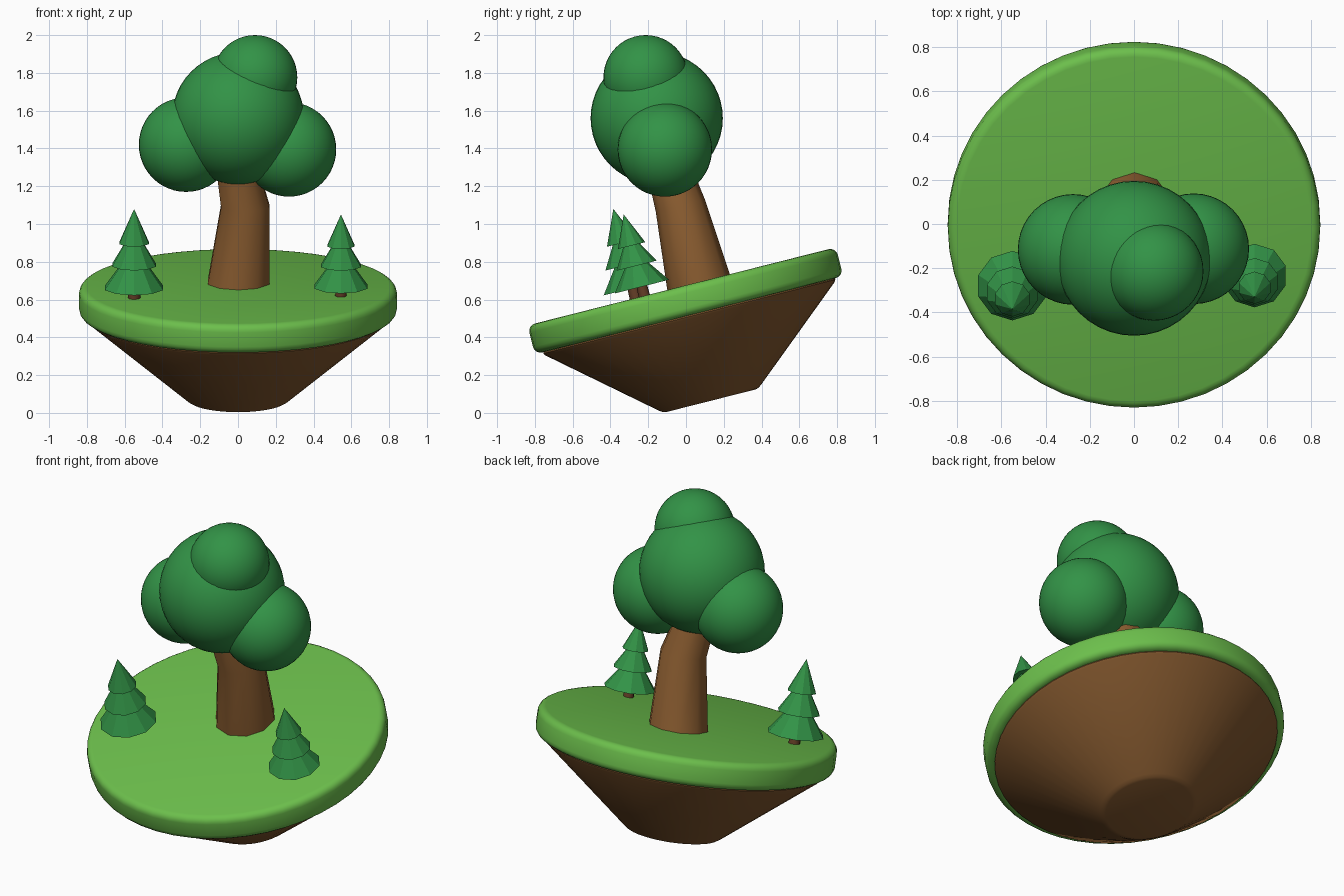
import bpy
import math
from mathutils import Matrix, Vector

if "Cube" in bpy.data.objects:
    bpy.data.objects.remove(bpy.data.objects["Cube"])

# The island and everything rooted on it shares one tilt
TILT = Matrix.Rotation(math.radians(14.2), 4, 'X')
CY = 0.1425          # island axis in the tilted frame
GROUND = 0.655       # grass height in the tilted frame


def material(name, rgb):
    m = bpy.data.materials.new(name)
    m.diffuse_color = (*rgb, 1.0)
    m.use_nodes = True
    m.node_tree.nodes["Principled BSDF"].inputs["Base Color"].default_value = m.diffuse_color
    return m


GRASS = material("grass green", (0.150, 0.520, 0.072))
LEAF = material("leaf green", (0.032, 0.290, 0.062))
EARTH = material("earth brown", (0.215, 0.092, 0.026))
BARK = material("bark brown", (0.260, 0.110, 0.030))
DARK_BARK = material("dark bark", (0.130, 0.048, 0.020))


def loft(name, rings, sides, mat, smooth=None):
    """Closed solid through rings (x, y, z, radius); a zero radius makes a tip."""
    verts, faces, rows = [], [], []
    for x, y, z, r in rings:
        start = len(verts)
        count = 1 if r == 0 else sides
        for i in range(count):
            a = math.pi / 2 + 2 * math.pi * i / sides
            verts.append(TILT @ Vector((x + r * math.cos(a), y + r * math.sin(a), z)))
        rows.append([start + (i % count) for i in range(sides)])
    for low, high in zip(rows, rows[1:]):
        for i in range(sides):
            j = (i + 1) % sides
            quad = [low[i], low[j], high[j], high[i]]
            faces.append(list(dict.fromkeys(quad)))
    faces.append(rows[0][::-1])
    if rings[-1][3] > 0:
        faces.append(rows[-1])
    mesh = bpy.data.meshes.new(name)
    mesh.from_pydata(verts, [], faces)
    mesh.materials.append(mat)
    ob = bpy.data.objects.new(name, mesh)
    bpy.context.collection.objects.link(ob)
    if smooth:
        bpy.ops.object.select_all(action='DESELECT')
        ob.select_set(True)
        bpy.context.view_layer.objects.active = ob
        bpy.ops.object.shade_smooth_by_angle(angle=math.radians(smooth))
    return ob


def rounded(z0, z1, r, b, steps=4):
    """Disc profile with rounded lower and upper rims."""
    quarter = [math.pi / 2 * i / steps for i in range(steps + 1)]
    low = [(0, CY, z0 + b - b * math.cos(a), r - b + b * math.sin(a)) for a in quarter]
    high = [(0, CY, z1 - b + b * math.sin(a), r - b + b * math.cos(a)) for a in quarter]
    return low + high


# Island: grass disc over a tapering earth cone
loft("grass_disc", rounded(0.497, GROUND, 0.842, 0.04), 48, GRASS, 40)
loft("earth_cone", [(0, CY, 0.030, 0.245), (0, CY, 0.034, 0.260), (0, CY, 0.045, 0.277),
                    (0, CY, 0.478, 0.790), (0, CY, 0.490, 0.797), (0, CY, 0.510, 0.790)],
     48, EARTH, 40)

# Large tree: bent trunk
loft("tree_trunk", [(0, 0.234, 0.62, 0.174), (0.038, 0.240, 1.07, 0.134),
                    (-0.02, 0.225, 1.36, 0.110)], 10, BARK, 40)

# Large tree: four overlapping leaf balls
for name, pos, r in (("crown_main", (0, -0.155, 1.56), 0.35),
                     ("crown_top", (0.09, -0.213, 1.776), 0.224),
                     ("crown_right", (0.27, -0.112, 1.395), 0.25),
                     ("crown_left", (-0.275, -0.115, 1.42), 0.25)):
    bpy.ops.mesh.primitive_uv_sphere_add(segments=40, ring_count=24, radius=r, location=pos)
    ball = bpy.context.object
    ball.name = name
    ball.data.materials.append(LEAF)
    bpy.ops.object.shade_smooth()


# Small pines: stem and three faceted tiers
def pine(side, x, y, s):
    loft(side + "_pine_stem", [(x, y, GROUND - 0.02, 0.034 * s),
                               (x, y, GROUND + 0.10 * s, 0.030 * s)], 8, DARK_BARK, 50)
    for k, (base, r, h) in enumerate(((0.055, 0.162, 0.225), (0.180, 0.121, 0.205),
                                      (0.300, 0.082, 0.186))):
        z = GROUND + base * s
        loft(f"{side}_pine_tier_{k + 1}", [(x, y, z, r * s), (x, y, z + h * s, 0)], 10, LEAF)


pine("left", -0.55, -0.108, 1.0)
pine("right", 0.545, -0.062, 0.914)
